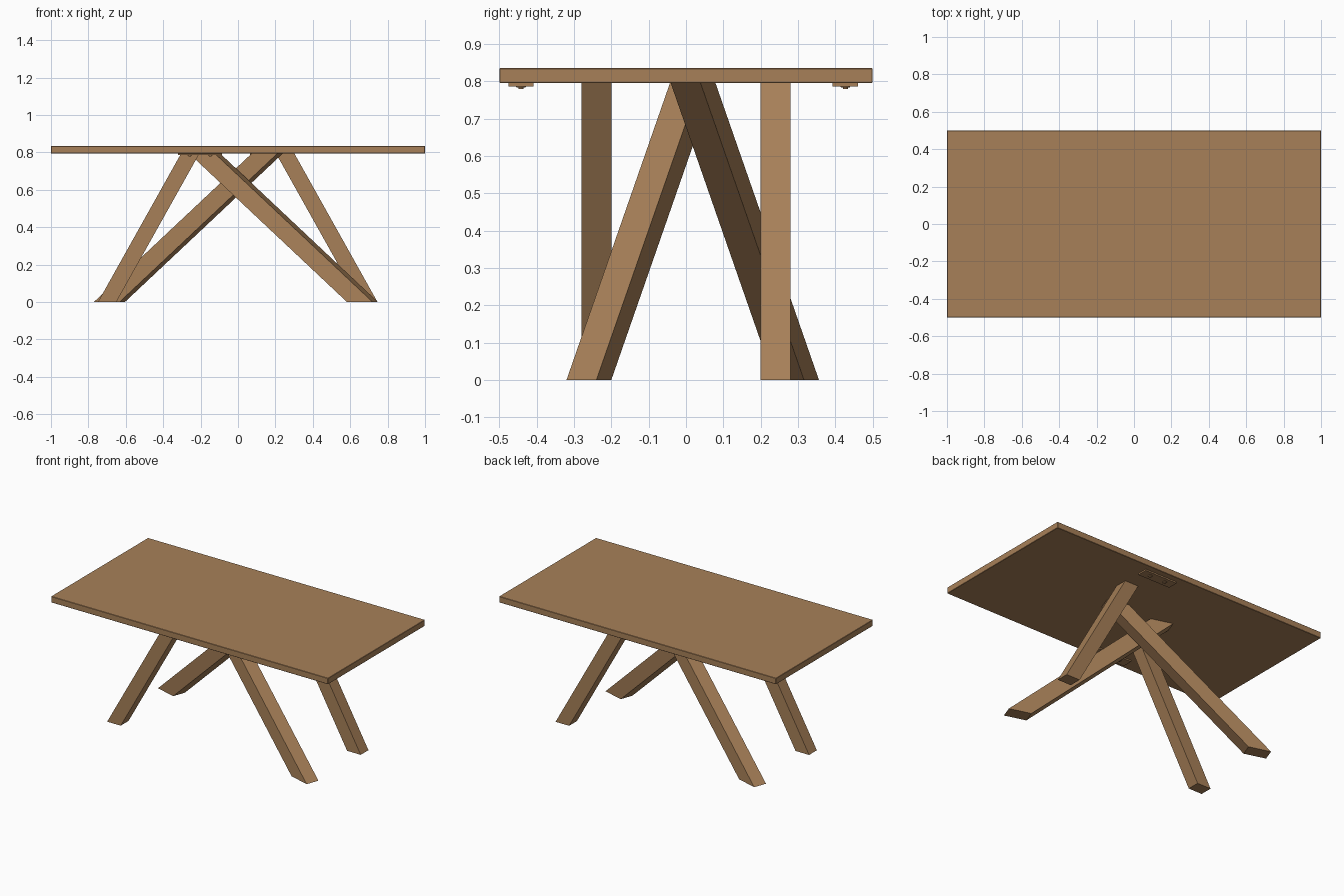
import bpy
import bmesh
from mathutils import Vector, Matrix

if "Cube" in bpy.data.objects:
    bpy.data.objects.remove(bpy.data.objects["Cube"])

TOP, UNDER = 0.835, 0.795

wood = bpy.data.materials.new("warm wood")
wood.use_nodes = True
colour = (0.39, 0.217, 0.098, 1.0)
wood.diffuse_color = colour
wood.node_tree.nodes["Principled BSDF"].inputs["Base Color"].default_value = colour


def finish(name, bm):
    bmesh.ops.recalc_face_normals(bm, faces=bm.faces)
    mesh = bpy.data.meshes.new(name)
    bm.to_mesh(mesh)
    bm.free()
    mesh.materials.append(wood)
    obj = bpy.data.objects.new(name, mesh)
    bpy.context.collection.objects.link(obj)
    return obj


def box(name, centre, size):
    bm = bmesh.new()
    bmesh.ops.create_cube(bm, size=1, matrix=Matrix.Translation(centre) @ Matrix.Diagonal((*size, 1)))
    return finish(name, bm)


def leg(name, foot, lean, turn=1, shift=(0, 0)):
    """Slanted beam: a footprint extruded to the tabletop; turn=-1 spins it half a turn."""
    bm = bmesh.new()
    corners = [bm.verts.new((turn * x + shift[0], turn * y + shift[1], 0)) for x, y in foot]
    face = bm.faces.new(corners)
    ext = bmesh.ops.extrude_face_region(bm, geom=[face], use_keep_orig=True)
    top = [g for g in ext["geom"] if isinstance(g, bmesh.types.BMVert)]
    bmesh.ops.translate(bm, verts=top, vec=Vector((turn * lean[0], turn * lean[1], UNDER)))
    return finish(name, bm)


# Tabletop with finely eased edges
table = box("tabletop", (0, 0, (TOP + UNDER) / 2), (2, 1, TOP - UNDER))
ease = table.modifiers.new("eased edges", 'BEVEL')
ease.width = 0.002
ease.segments = 1

# Upright pair of legs leaning only along the length
side_foot = [(0.648, 0.2), (0.746, 0.2), (0.746, 0.28), (0.648, 0.28)]
side_lean = (-0.445, 0)
leg("back_left_leg", side_foot, side_lean)
leg("front_right_leg", side_foot, side_lean, -1, (-0.003, 0))

# Crossing pair of legs leaning along both axes
cross_foot = [(0.583, -0.28), (0.72, -0.32), (0.749, -0.24), (0.612, -0.2)]
cross_lean = (-0.845, 0.277)
leg("front_left_leg", cross_foot, cross_lean)
leg("back_right_leg", cross_foot, cross_lean, -1, (-0.022, 0.036))

# Fixing plates under the top, each with two stepped screw heads
for side, x, y in (("front", -0.203, -0.442), ("back", 0.18, 0.427)):
    box(side + "_fixing_plate", (x, y, UNDER - 0.004), (0.234, 0.068, 0.01))
    for label, dx in (("right", -0.055), ("left", 0.055)):
        bm = bmesh.new()
        for radius, drop in ((0.015, 0.012), (0.008, 0.016)):
            bmesh.ops.create_cone(bm, cap_ends=True, segments=12, radius1=radius * 0.8,
                                  radius2=radius, depth=0.008,
                                  matrix=Matrix.Translation((x + dx, y, UNDER - drop + 0.004)))
        finish(side + "_" + label + "_screw_head", bm)
